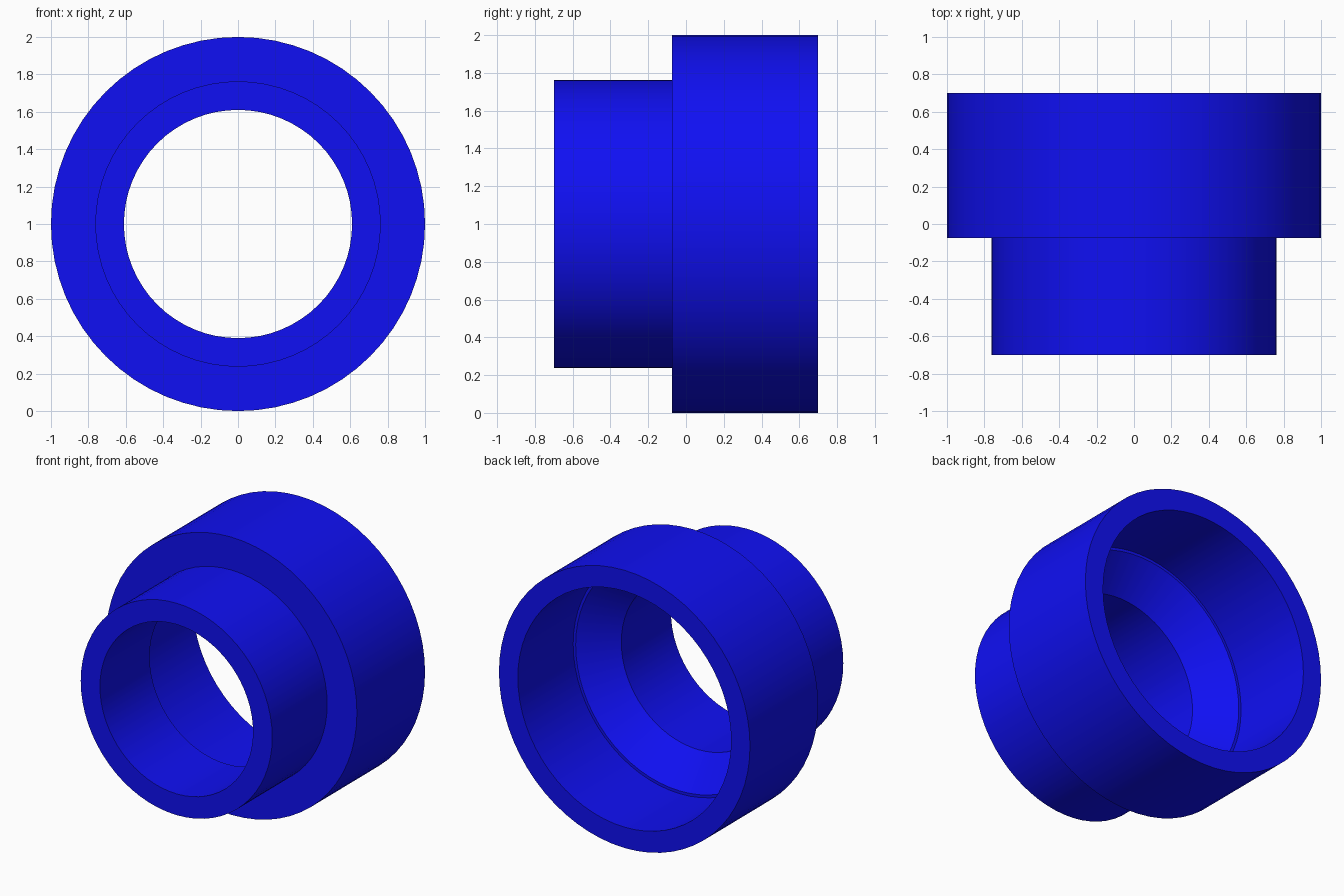
import bpy, bmesh, math

if "Cube" in bpy.data.objects:
    bpy.data.objects.remove(bpy.data.objects["Cube"])

SEGMENTS = 64
CENTRE_Z = 1.0

# Closed wall section as (radius, y): outside front to back, then the bore back to front
PROFILE = [
    (0.763, -0.70), (0.763, -0.075), (1.0, -0.075), (1.0, 0.70),   # spigot, shoulder, socket
    (0.85, 0.70), (0.85, 0.07), (0.83, 0.07),                      # large bore and pipe stop
    (0.61, -0.135), (0.61, -0.70),                                 # taper and small bore
]

# Revolve the section around the y axis
bm = bmesh.new()
rings = []
for i in range(SEGMENTS):
    a = 2 * math.pi * i / SEGMENTS
    rings.append([bm.verts.new((r * math.cos(a), y, CENTRE_Z + r * math.sin(a)))
                  for r, y in PROFILE])
n = len(PROFILE)
for i in range(SEGMENTS):
    here, there = rings[i], rings[(i + 1) % SEGMENTS]
    for j in range(n):
        k = (j + 1) % n
        bm.faces.new((here[j], here[k], there[k], there[j]))
bmesh.ops.recalc_face_normals(bm, faces=bm.faces)
mesh = bpy.data.meshes.new("pipe_reducer")
bm.to_mesh(mesh)
bm.free()

reducer = bpy.data.objects.new("pipe_reducer", mesh)
bpy.context.collection.objects.link(reducer)

# Blue plastic
blue = bpy.data.materials.new("blue_plastic")
blue.diffuse_color = (0.005, 0.005, 0.9, 1.0)
blue.use_nodes = True
blue.node_tree.nodes["Principled BSDF"].inputs["Base Color"].default_value = blue.diffuse_color
mesh.materials.append(blue)

# Smooth walls, crisp edges
bpy.context.view_layer.objects.active = reducer
reducer.select_set(True)
bpy.ops.object.shade_smooth_by_angle(angle=math.radians(30))
